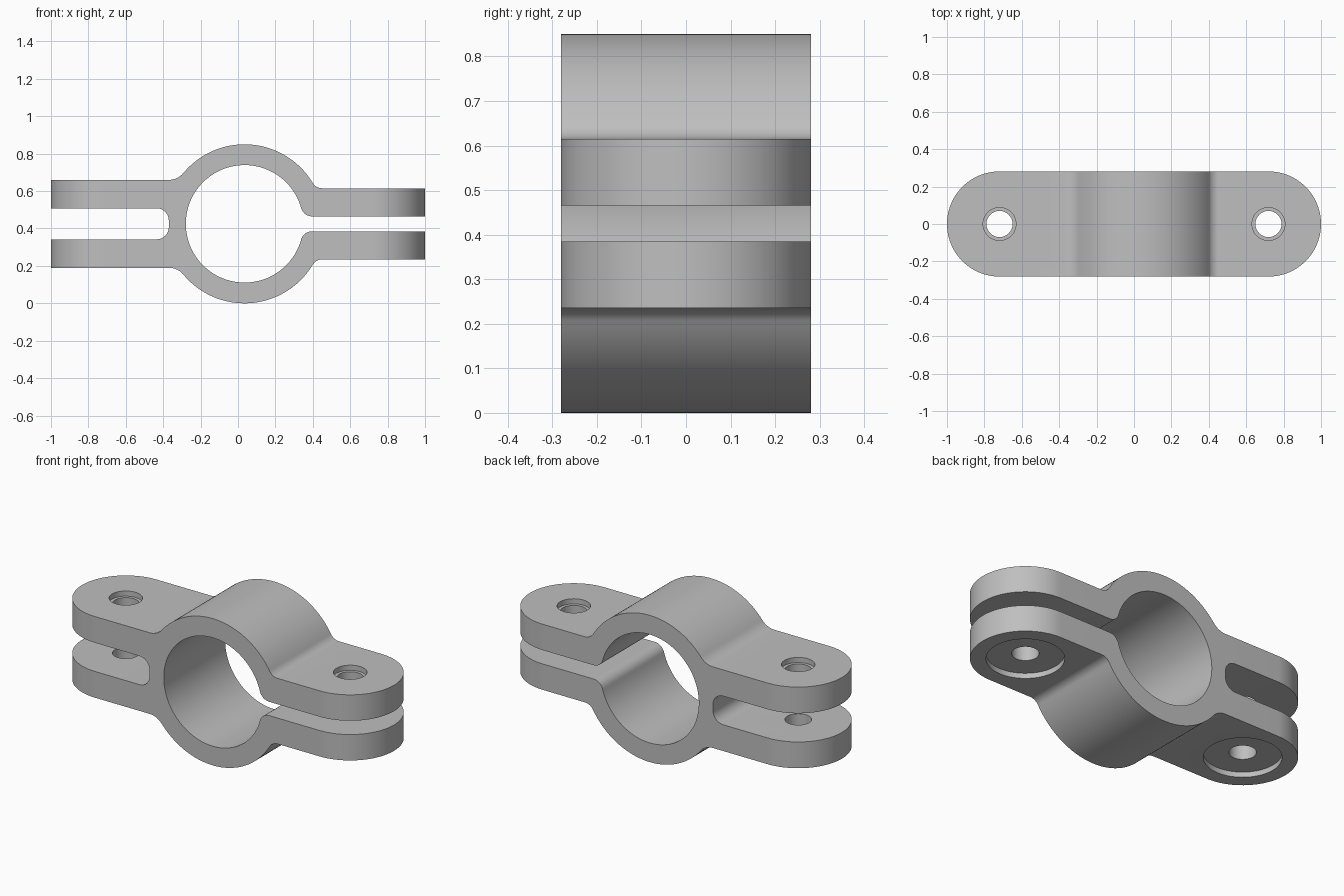
import bpy, bmesh
from math import sin, cos, pi, atan2, sqrt, radians
from mathutils import Matrix

cube = bpy.data.objects.get("Cube")
if cube:
    bpy.data.objects.remove(cube, do_unlink=True)

CX, CZ = 0.035, 0.425          # ring axis
R_OUT, R_IN = 0.425, 0.314     # ring radii
HALF_W, HOLE_X = 0.281, 0.719  # half depth, hole and arm-end centres
FLAT = 1.2                     # arms run past the ends, then get trimmed


def arc(cx, cz, r, a0, a1, n):
    return [(cx + r * cos(a0 + (a1 - a0) * i / n), cz + r * sin(a0 + (a1 - a0) * i / n))
            for i in range(n + 1)]


def fillet_centre(ring_r, height, r):
    """Centre of a fillet joining the ring to a level line above the axis."""
    z = height + r
    x = sqrt((ring_r + r) ** 2 - z ** 2)
    return x, z, atan2(z, x)


def prism(name, outline, depth, upright):
    """Extrude a closed outline along y (upright) or z, centred on zero."""
    bm = bmesh.new()
    verts = [bm.verts.new((a, -depth, b) if upright else (a, b, -depth)) for a, b in outline]
    face = bm.faces.new(verts)
    moved = bmesh.ops.extrude_face_region(bm, geom=[face])["geom"]
    shift = (0, 2 * depth, 0) if upright else (0, 0, 2 * depth)
    bmesh.ops.translate(bm, vec=shift, verts=[g for g in moved if isinstance(g, bmesh.types.BMVert)])
    bmesh.ops.recalc_face_normals(bm, faces=bm.faces)
    return finish(name, bm)


def finish(name, bm):
    mesh = bpy.data.meshes.new(name)
    bm.to_mesh(mesh)
    bm.free()
    ob = bpy.data.objects.new(name, mesh)
    bpy.context.collection.objects.link(ob)
    return ob


def cylinder(name, x, r, z0, z1):
    bm = bmesh.new()
    bmesh.ops.create_cone(bm, cap_ends=True, segments=48, radius1=r, radius2=r, depth=z1 - z0,
                          matrix=Matrix.Translation((x, 0, (z0 + z1) / 2)))
    return finish(name, bm)


def apply_boolean(target, cutter, operation):
    cutter.hide_render = True
    mod = target.modifiers.new("cut", "BOOLEAN")
    mod.object, mod.operation, mod.solver = cutter, operation, "EXACT"
    bpy.context.view_layer.objects.active = target
    bpy.ops.object.modifier_apply(modifier=mod.name)
    bpy.data.objects.remove(cutter, do_unlink=True)


# Upper half of the side profile, measured from the ring axis
slot_x, slot_h, slot_r = -0.37 - CX, 0.083, 0.065
left_h, left_r = 0.235, 0.10
right_h, right_r = 0.19, 0.06
gap_h, gap_r = 0.04, 0.06
lx, lz, la = fillet_centre(R_OUT, left_h, left_r)
rx, rz, ra = fillet_centre(R_OUT, right_h, right_r)
gx, gz, ga = fillet_centre(R_IN, gap_h, gap_r)

upper = [(slot_x, 0)]
upper += arc(slot_x - slot_r, slot_h - slot_r, slot_r, 0, pi / 2, 10)
upper += [(-FLAT, slot_h), (-FLAT, left_h)]
upper += arc(-lx, lz, left_r, -pi / 2, -la, 10)
upper += arc(0, 0, R_OUT, pi - la, ra, 56)[1:]
upper += arc(rx, rz, right_r, pi + ra, 1.5 * pi, 10)[1:]
upper += [(FLAT, right_h), (FLAT, gap_h)]
upper += arc(gx, gz, gap_r, 1.5 * pi, pi + ga, 10)
upper += arc(0, 0, R_IN, ga, pi, 64)[1:]

# Mirror it below the axis to close the outline
lower = [(x, -z) for x, z in reversed(upper[1:-1])]
outline = [(x + CX, z + CZ) for x, z in upper + lower]
clamp = prism("pipe_clamp", outline, 0.4, True)

# Round the arm ends in plan
plan = arc(HOLE_X, 0, HALF_W, -pi / 2, pi / 2, 48) + arc(-HOLE_X, 0, HALF_W, pi / 2, 1.5 * pi, 48)
apply_boolean(clamp, prism("plan_trim", plan, 2, False), "INTERSECT")

# Bolt holes, shallow upper recesses and wide washer seats underneath
for x, top, bottom in ((-HOLE_X, CZ + left_h, CZ - left_h), (HOLE_X, CZ + right_h, CZ - right_h)):
    apply_boolean(clamp, cylinder("bolt_cutter", x, 0.07, -1, 2), "DIFFERENCE")
    apply_boolean(clamp, cylinder("recess_cutter", x, 0.088, top - 0.03, 2), "DIFFERENCE")
    apply_boolean(clamp, cylinder("seat_cutter", x, 0.2, -1, bottom + 0.03), "DIFFERENCE")

# Plain grey metal
metal = bpy.data.materials.new("grey_metal")
metal.use_nodes = True
colour = (0.52, 0.52, 0.52, 1)
metal.diffuse_color = colour
metal.node_tree.nodes["Principled BSDF"].inputs["Base Color"].default_value = colour
clamp.data.materials.clear()
clamp.data.materials.append(metal)

bpy.ops.object.select_all(action="DESELECT")
clamp.select_set(True)
bpy.context.view_layer.objects.active = clamp
bpy.ops.object.shade_smooth_by_angle(angle=radians(30))
